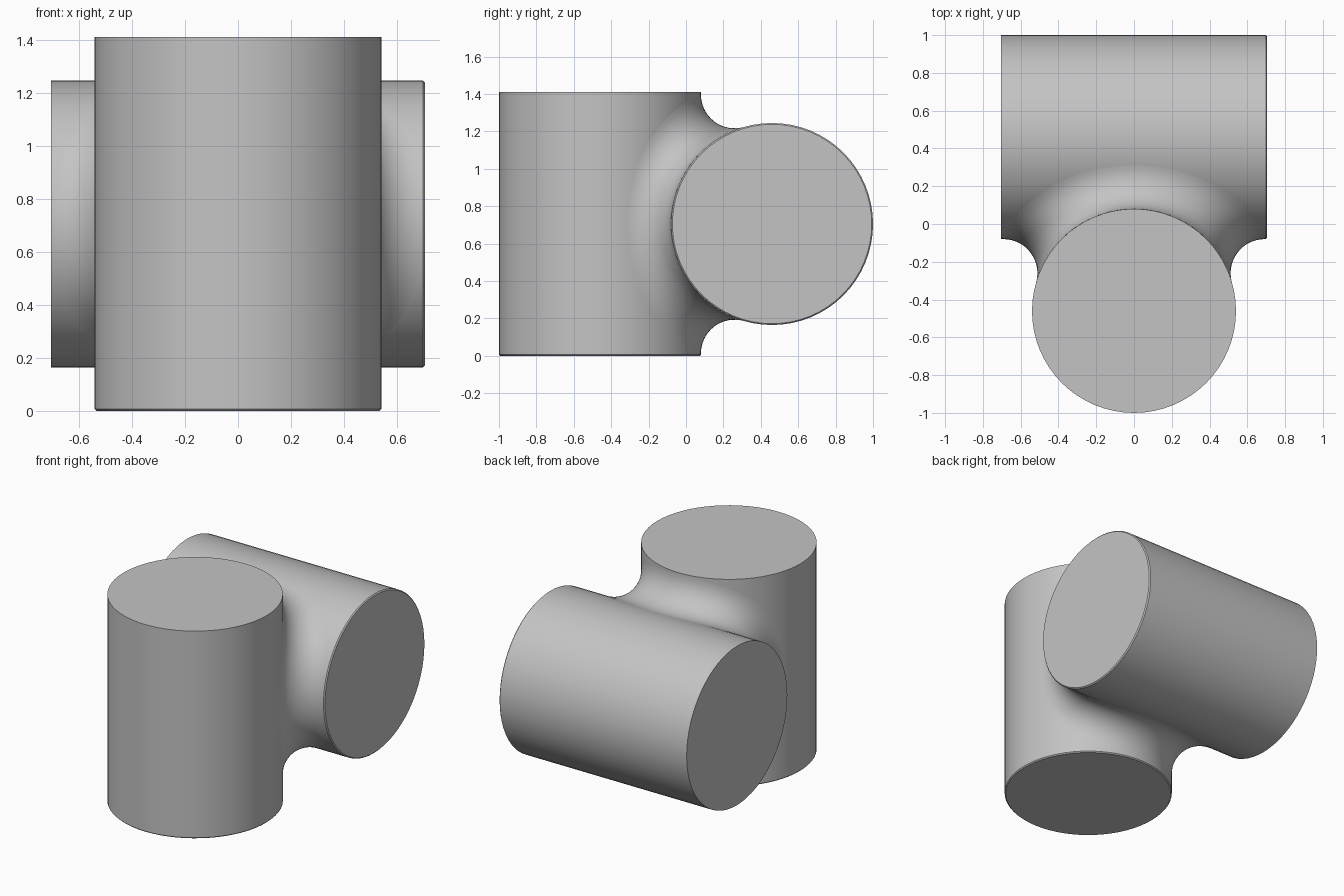
import bpy, bmesh, math
from mathutils import Vector, Matrix

cube = bpy.data.objects.get("Cube")
if cube:
    bpy.data.objects.remove(cube, do_unlink=True)

R = 0.54          # cylinder radius
HALF = 0.705      # half the cylinder length
OFFSET = 0.46     # axis distance from the centre
FILLET = 0.18     # blend radius
MID = Vector((0, 0, HALF))

grey = bpy.data.materials.new("plain grey")
grey.use_nodes = True
colour = (0.55, 0.55, 0.55, 1)
grey.diffuse_color = colour
grey.node_tree.nodes["Principled BSDF"].inputs["Base Color"].default_value = colour


def finish(name, bm, angle):
    mesh = bpy.data.meshes.new(name)
    bm.to_mesh(mesh)
    bm.free()
    mesh.materials.append(grey)
    obj = bpy.data.objects.new(name, mesh)
    bpy.context.collection.objects.link(obj)
    bpy.ops.object.select_all(action="DESELECT")
    obj.select_set(True)
    bpy.context.view_layer.objects.active = obj
    bpy.ops.object.shade_smooth_by_angle(angle=math.radians(angle))


def cylinder(name, y, turn):
    """Cylinder with a tiny chamfer on its lower end, turned about y."""
    bm = bmesh.new()
    bmesh.ops.create_cone(bm, cap_ends=True, segments=64,
                          radius1=R, radius2=R, depth=2 * HALF)
    rim = [e for e in bm.edges if all(v.co.z < 0 for v in e.verts)]
    bmesh.ops.bevel(bm, geom=rim, offset=0.007, segments=1, affect="EDGES")
    place = Matrix.Translation(MID + Vector((0, y, 0))) @ Matrix.Rotation(turn, 4, "Y")
    bmesh.ops.transform(bm, matrix=place, verts=bm.verts)
    finish(name, bm, 30)


cylinder("upright_cylinder", -OFFSET, 0)
cylinder("crosswise_cylinder", OFFSET, -math.pi / 2)


def blend_fillet(steps=128, arc=16):
    """Surface of a ball rolled around the joint, touching both cylinders."""
    reach = R + FILLET
    swing = reach - OFFSET
    bm = bmesh.new()
    rows = []
    for i in range(steps):
        t = 2 * math.pi * i / steps
        y = swing * math.cos(2 * t)
        centre = Vector((math.sin(t) * math.sqrt(2 * swing * (reach + OFFSET + y)), y,
                         math.cos(t) * math.sqrt(2 * swing * (reach + OFFSET - y))))
        # Directions from the ball towards each cylinder axis
        to_upright = Vector((-centre.x, -OFFSET - y, 0)).normalized()
        to_cross = Vector((0, OFFSET - y, -centre.z)).normalized()
        rows.append([bm.verts.new(MID + centre + FILLET * to_upright.slerp(to_cross, j / arc))
                     for j in range(arc + 1)])
    for a, b in zip(rows, rows[1:] + rows[:1]):
        for j in range(arc):
            bm.faces.new((a[j], a[j + 1], b[j + 1], b[j]))
    # Face the surface outwards, away from the middle of the joint
    bm.normal_update()
    if sum(f.normal.dot(f.calc_center_median() - MID) for f in bm.faces) < 0:
        bmesh.ops.reverse_faces(bm, faces=bm.faces)
    finish("blend_fillet", bm, 60)


blend_fillet()
